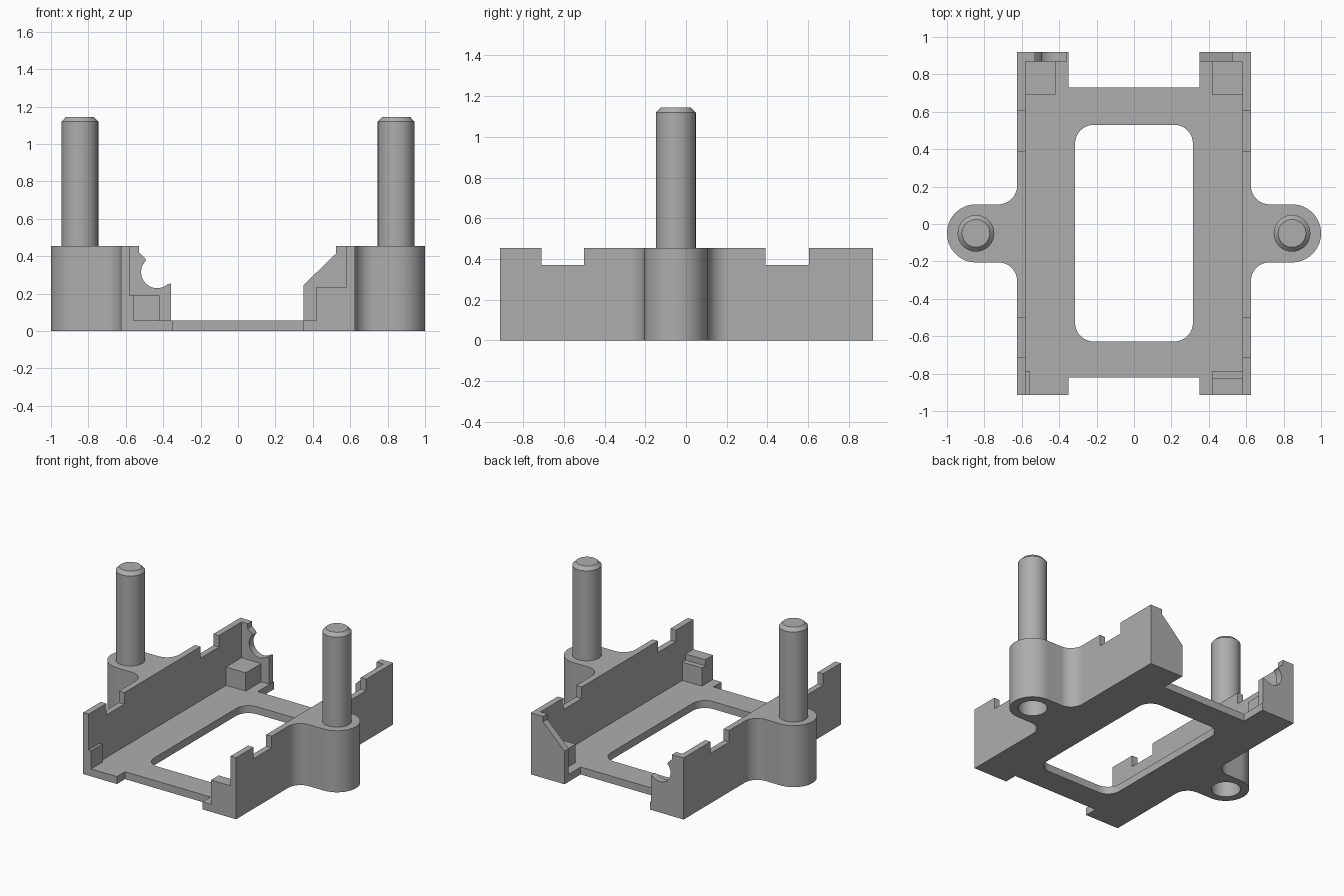
import bpy, bmesh
from math import sin, cos, pi, radians
from mathutils import Vector

default = bpy.data.objects.get("Cube")
if default:
    bpy.data.objects.remove(default, do_unlink=True)

grey = bpy.data.materials.new("plain grey")
grey.use_nodes = True
grey.diffuse_color = (0.42, 0.42, 0.42, 1)
grey.node_tree.nodes["Principled BSDF"].inputs["Base Color"].default_value = grey.diffuse_color

# Main dimensions
OUT, IN = 0.625, 0.58           # outer and inner face of the side walls
FRONT, BACK = -0.915, 0.92
TOP, FLOOR = 0.455, 0.055
LEG = 0.35                      # inner edge of the four corner legs
PEG = Vector((0.845, -0.05))
PEG_R, BOSS_R, FILLET = 0.098, 0.155, 0.1


def arc(cx, cy, r, start, end, n=16):
    angles = [radians(start + (end - start) * i / n) for i in range(n + 1)]
    return [(cx + r * cos(a), cy + r * sin(a)) for a in angles]


def extrude(name, points, low, high, axis="z"):
    """Prism from a 2D outline: (x, y) along z, (x, z) along y, or (y, z) along x."""
    place = {"z": lambda a, b, c: (a, b, c),
             "y": lambda a, b, c: (a, c, b),
             "x": lambda a, b, c: (c, a, b)}[axis]
    bm = bmesh.new()
    face = bm.faces.new([bm.verts.new(place(a, b, low)) for a, b in points])
    new = bmesh.ops.extrude_face_region(bm, geom=[face])["geom"]
    shift = Vector(place(0, 0, high - low))
    bmesh.ops.translate(bm, vec=shift, verts=[g for g in new if isinstance(g, bmesh.types.BMVert)])
    bmesh.ops.recalc_face_normals(bm, faces=bm.faces)
    return finish(name, bm)


def finish(name, bm):
    mesh = bpy.data.meshes.new(name)
    bm.to_mesh(mesh)
    bm.free()
    mesh.materials.append(grey)
    ob = bpy.data.objects.new(name, mesh)
    bpy.context.collection.objects.link(ob)
    return ob


def box(name, x0, x1, y0, y1, z0, z1):
    return extrude(name, [(x0, y0), (x1, y0), (x1, y1), (x0, y1)], z0, z1)


def activate(ob):
    bpy.ops.object.select_all(action="DESELECT")
    ob.select_set(True)
    bpy.context.view_layer.objects.active = ob


def cut(ob, cutter):
    mod = ob.modifiers.new("cut", "BOOLEAN")
    mod.operation, mod.solver, mod.object = "DIFFERENCE", "EXACT", cutter
    activate(ob)
    bpy.ops.object.modifier_apply(modifier=mod.name)
    bpy.data.objects.remove(cutter, do_unlink=True)


def smooth(ob):
    activate(ob)
    bpy.ops.object.shade_smooth_by_angle(angle=radians(30))


# Floor plate with corner legs and a rounded window
half = [(LEG, -0.82), (LEG, FRONT), (IN, FRONT), (IN, BACK), (LEG, BACK), (LEG, 0.73)]
floor = extrude("floor_plate", half + [(-x, y) for x, y in reversed(half)], 0, FLOOR)
wx, wy0, wy1, wr = 0.315, -0.628, 0.53, 0.1
window = (arc(wx - wr, wy1 - wr, wr, 0, 90, 10) + arc(wr - wx, wy1 - wr, wr, 90, 180, 10)
          + arc(wr - wx, wy0 + wr, wr, 180, 270, 10) + arc(wx - wr, wy0 + wr, wr, 270, 360, 10))
cut(floor, extrude("window_cutter", window, -0.1, 0.2))
smooth(floor)

# Side walls with two notches in the top edge
wall = [(FRONT, 0), (BACK, 0), (BACK, TOP)]
for y0, y1 in ((0.39, 0.605), (-0.71, -0.5)):
    wall += [(y1, TOP), (y1, 0.37), (y0, 0.37), (y0, TOP)]
wall.append((FRONT, TOP))

for side, s in (("left", 1), ("right", -1)):
    extrude(side + "_wall", wall, s * IN, s * OUT, "x")

    # Boss with blended sides and a blind hole underneath
    px, py = PEG
    fx, fy = OUT + FILLET, BOSS_R + FILLET
    outline = (arc(fx, py - fy, FILLET, 180, 90) + arc(px, py, BOSS_R, -90, 90, 40)
               + arc(fx, py + fy, FILLET, 270, 180))
    boss = extrude(side + "_boss", [(s * x, y) for x, y in outline], 0, TOP)
    hole = arc(s * px, py, PEG_R, 0, 360, 40)[:-1]
    cut(boss, extrude("hole_cutter", hole, -0.1, 0.38))
    smooth(boss)

    # Peg with a chamfered tip
    bm = bmesh.new()
    profile = [(0, TOP - 0.02), (PEG_R, TOP - 0.02), (PEG_R, 1.12), (0.074, 1.145), (0, 1.145)]
    verts = [bm.verts.new((s * px + r, py, z)) for r, z in profile]
    edges = [bm.edges.new(pair) for pair in zip(verts, verts[1:])]
    bmesh.ops.spin(bm, geom=verts + edges, cent=(s * px, py, 0), axis=(0, 0, 1),
                   angle=2 * pi, steps=40)
    bmesh.ops.remove_doubles(bm, verts=bm.verts, dist=1e-4)
    bmesh.ops.recalc_face_normals(bm, faces=bm.faces)
    smooth(finish(side + "_peg", bm))

# Back end panels: one sloped, one with a round cradle
extrude("sloped_end_panel", [(IN, FLOOR), (LEG, FLOOR), (LEG, 0.245), (0.525, 0.415),
                             (0.525, TOP), (IN, TOP)], 0.87, BACK, "y")
cradle = [(-IN, FLOOR), (-0.357, FLOOR), (-0.357, 0.255)]
cradle += arc(-0.432, 0.315, 0.086, -52, -226, 24)
cradle += [(-0.497, 0.39), (-0.53, 0.42), (-0.53, TOP), (-IN, TOP)]
smooth(extrude("cradle_end_panel", cradle, 0.87, BACK, "y"))

# Inner corner blocks and rib
box("back_right_block", -IN, -0.42, 0.69, 0.87, FLOOR, 0.19)
box("back_left_block", 0.42, IN, 0.69, 0.87, FLOOR, 0.19)
box("front_right_rib", -IN, -0.56, FRONT, -0.785, FLOOR, 0.19)
extrude("front_left_stepped_block", [(FRONT, FLOOR), (-0.785, FLOOR), (-0.785, 0.19),
                                     (-0.825, 0.19), (-0.825, 0.235), (FRONT, 0.235)],
        0.42, IN, "x")
bpy.ops.object.select_all(action="DESELECT")
